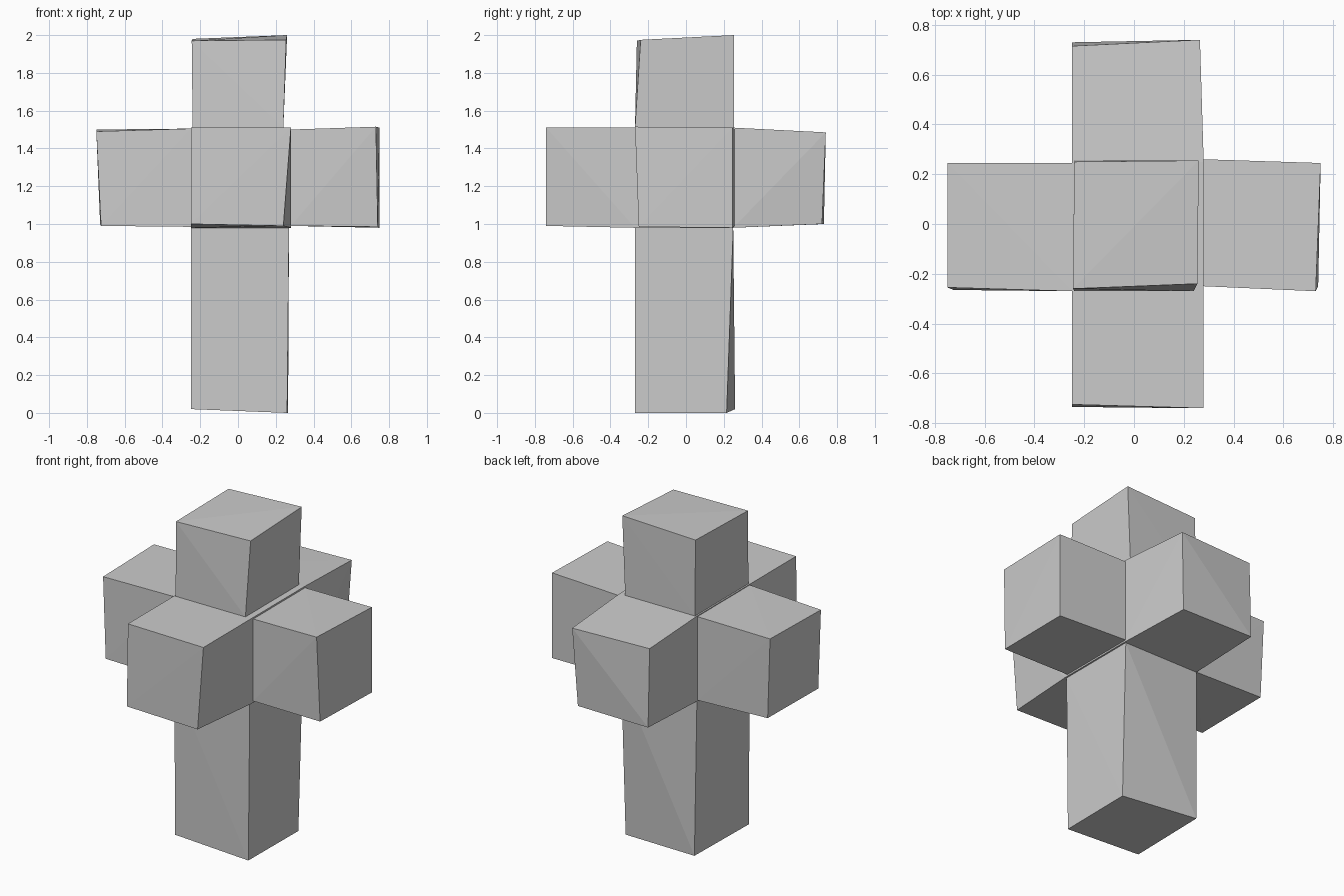
import bpy
import bmesh
from itertools import product

cube = bpy.data.objects.get("Cube")
if cube:
    bpy.data.objects.remove(cube, do_unlink=True)

# One plain grey for the whole body
grey = bpy.data.materials.new("plain_grey")
grey.use_nodes = True
colour = (0.6, 0.6, 0.6, 1.0)
grey.diffuse_color = colour
grey.node_tree.nodes["Principled BSDF"].inputs["Base Color"].default_value = colour


def hull_block(name, points):
    """Make a flat-faced, slightly skewed block around its corner points."""
    bm = bmesh.new()
    for point in points:
        bm.verts.new(point)
    bmesh.ops.convex_hull(bm, input=bm.verts[:])
    bmesh.ops.recalc_face_normals(bm, faces=bm.faces[:])
    mesh = bpy.data.meshes.new(name)
    bm.to_mesh(mesh)
    bm.free()
    mesh.materials.append(grey)
    block = bpy.data.objects.new(name, mesh)
    bpy.context.scene.collection.objects.link(block)


def limb(name, root_x, root_y, root_z, tip):
    """Join a square root (one range holds a single value) to four tip corners."""
    hull_block(name, list(product(root_x, root_y, root_z)) + tip)


# Shared ranges of the central block
wide, deep, tall = (-0.25, 0.28), (-0.27, 0.25), (0.98, 1.51)

# Central block
hull_block("core", list(product(wide, deep, tall)))

# Upright column below and stub above
limb("lower_column", (-0.25, 0.27), deep, tall[:1],
     [(-0.25, -0.26, 0.02), (0.26, -0.27, 0), (0.265, 0.215, 0), (-0.24, 0.26, 0.02)])
limb("upper_block", (-0.24, 0.24), (-0.27, 0.255), tall[1:],
     [(-0.245, -0.26, 1.97), (0.255, -0.24, 1.975), (0.26, 0.255, 2), (-0.24, 0.25, 1.98)])

# Four horizontal arms
limb("front_arm", wide, deep[:1], tall,
     [(-0.25, -0.725, 1.51), (0.28, -0.74, 1.51), (0.24, -0.74, 0.99), (-0.25, -0.735, 1)])
limb("back_arm", wide, deep[1:], tall,
     [(-0.25, 0.715, 1.485), (0.265, 0.74, 1.485), (0.24, 0.72, 1), (-0.25, 0.73, 1)])
limb("left_arm", wide[1:], (-0.25, 0.26), (0.99, 1.5),
     [(0.73, -0.27, 1.515), (0.75, 0.245, 1.51), (0.75, 0.245, 0.98), (0.74, -0.25, 0.985)])
limb("right_arm", wide[:1], (-0.27, 0.245), (0.985, 1.505),
     [(-0.75, -0.255, 1.49), (-0.75, 0.245, 1.5), (-0.73, 0.24, 1), (-0.725, -0.265, 0.99)])
